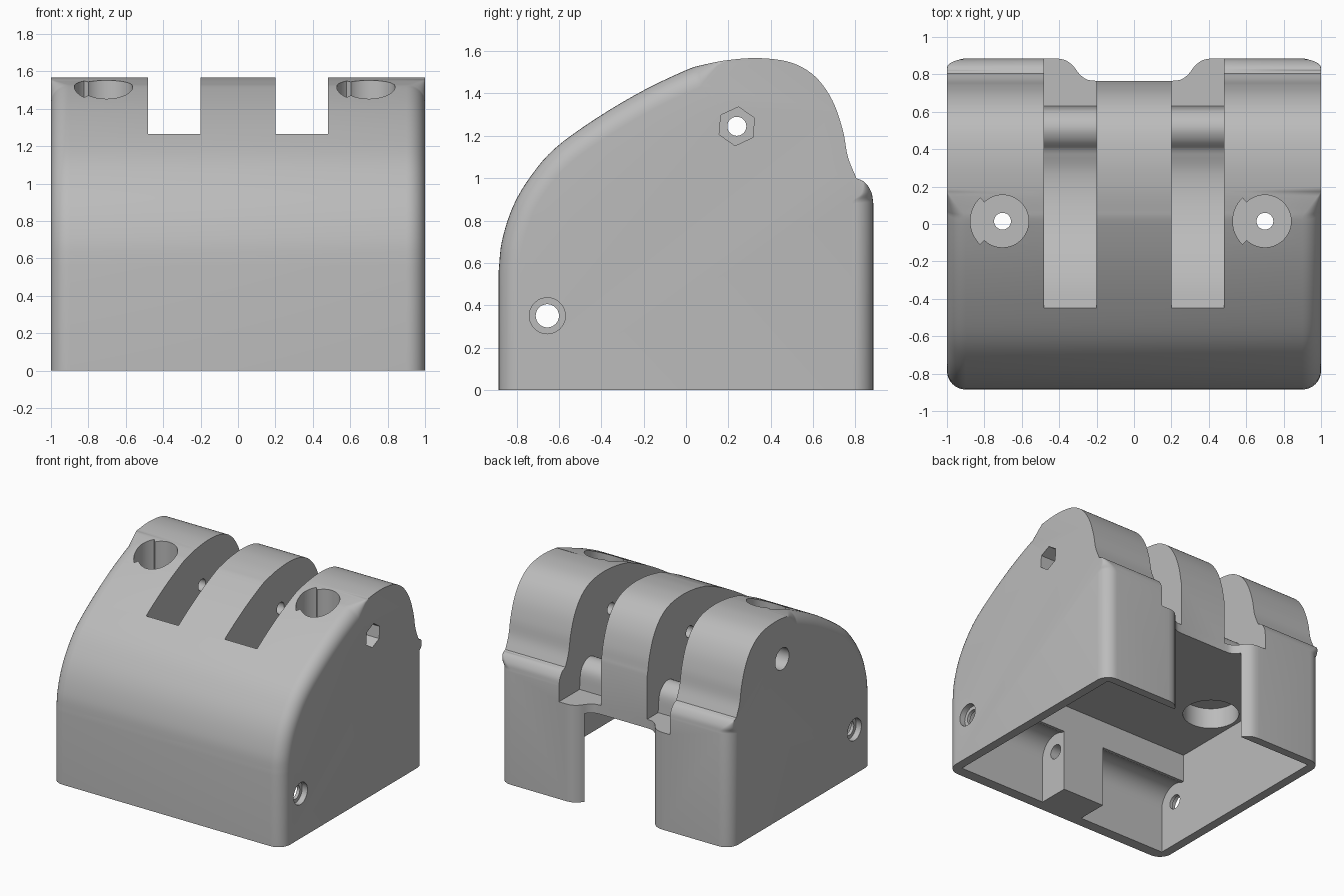
import bpy, bmesh
from math import sin, cos, pi, radians
from mathutils import Vector

default = bpy.data.objects.get("Cube")
if default:
    bpy.data.objects.remove(default, do_unlink=True)

grey = bpy.data.materials.new("light grey")
grey.use_nodes = True
grey.diffuse_color = (0.5, 0.5, 0.5, 1)
grey.node_tree.nodes["Principled BSDF"].inputs["Base Color"].default_value = (0.5, 0.5, 0.5, 1)


def spline(pts, steps=5):
    """Smooth curve through the given points."""
    p = [Vector(q) for q in pts]
    p = [2 * p[0] - p[1]] + p + [2 * p[-1] - p[-2]]
    out = []
    for i in range(1, len(p) - 2):
        a, b, c, d = p[i - 1:i + 3]
        for k in range(steps):
            t = k / steps
            out.append(0.5 * (2 * b + (c - a) * t + (2 * a - 5 * b + 4 * c - d) * t * t
                              + (3 * b - a - 3 * c + d) * t ** 3))
    return out + [p[-2]]


def arc(cx, cy, r, start=0, end=360, n=48):
    count = n if end - start == 360 else n + 1
    return [(cx + r * cos(radians(start + (end - start) * i / n)),
             cy + r * sin(radians(start + (end - start) * i / n))) for i in range(count)]


def make_object(name, bm):
    bmesh.ops.recalc_face_normals(bm, faces=bm.faces)
    mesh = bpy.data.meshes.new(name)
    bm.to_mesh(mesh)
    bm.free()
    mesh.materials.append(grey)
    obj = bpy.data.objects.new(name, mesh)
    bpy.context.collection.objects.link(obj)
    return obj


def loft(name, rings):
    bm = bmesh.new()
    loops = [[bm.verts.new(v) for v in ring] for ring in rings]
    for a, b in zip(loops, loops[1:]):
        for i in range(len(a)):
            bm.faces.new((a[i - 1], a[i], b[i], b[i - 1]))
    bm.faces.new(loops[0])
    bm.faces.new(loops[-1])
    bmesh.ops.remove_doubles(bm, verts=bm.verts, dist=1e-5)
    return make_object(name, bm)


def cut(pts, axis, lo, hi):
    """Remove a prism, extruded along the axis, from the body."""
    place = (lambda p, h: (h, p[0], p[1])) if axis == "X" else (lambda p, h: (p[0], p[1], h))
    tool = loft("cutter", [[place(p, h) for p in pts] for h in (lo, hi)])
    mod = body.modifiers.new("cut", "BOOLEAN")
    mod.operation, mod.solver, mod.object = "DIFFERENCE", "EXACT", tool
    bpy.context.view_layer.objects.active = body
    bpy.ops.object.modifier_apply(modifier=mod.name)
    bpy.data.objects.remove(tool, do_unlink=True)


# Body: side profile lofted across the width, with tapering rounded edges
hood = spline([(-.885, .56), (-.87, .7), (-.82, .86), (-.74, 1.0), (-.62, 1.14), (-.42, 1.285),
               (-.2, 1.415), (0, 1.51), (.08, 1.535), (.2, 1.558), (.35, 1.567), (.5, 1.545),
               (.61, 1.48), (.69, 1.37), (.74, 1.23), (.765, 1.1), (.805, 1.0)])
lip = spline([(.805, 1.0), (.845, .98), (.875, .935), (.885, .88)])
outline = [Vector((-.885, 0))] + hood + lip[1:] + [Vector((.885, 0))]


def inward(i):
    if i in (0, len(outline) - 1):
        return Vector((1 if i == 0 else -1, 0))
    d = (outline[i + 1] - outline[i - 1]).normalized()
    return Vector((d.y, -d.x))


def edge_radius(p):
    fade = (0.17 - p.x) / 0.13 if p.x < 0.5 else (0.99 - p.y) / 0.09
    if p.x > 0.5 and p.y > 0.99:
        fade = 0
    return 0.1 * max(0, min(1, fade))


rings = []
for side in (-1, 1):
    for k in range(9):
        t = pi / 2 * (k if side < 0 else 8 - k) / 8
        ring = []
        for i, p in enumerate(outline):
            r = edge_radius(p)
            q = p + inward(i) * r * (1 - sin(t))
            ring.append((side * (1 - r * (1 - cos(t))), q.x, q.y))
        rings.append(ring)
body = loft("housing", rings)

# Recess in the middle of the back
half = spline([(.2, .765), (.25, .772), (.29, .8), (.33, .85), (.38, .88), (.47, .888)])
recess = [(-p.x, p.y) for p in reversed(half)] + [tuple(p) for p in half] + [(.47, 1.1), (-.47, 1.1)]
cut(recess, "Z", -.1, 1.7)

# Hollow underside
cut([(-.93, -.56), (.93, -.56), (.93, .82), (-.93, .82)], "Z", -.1, .69)
channel = [(-.5, -.1), (-.8, -.1)] + arc(-.655, .35, .145, 60, 180, 16)[::-1] + [(-.5, .476)]
for side in (-1, 1):
    cut(channel, "X", *sorted((side * .18, side * .93)))

# Two slots with a curved floor, a raised round bar and a rear ledge
floor = spline([(-.45, 1.265), (-.3, 1.09), (-.1, .94), (.1, .87), (.27, .86), (.4, .9)])
bar = spline([(.4, .9), (.45, .95), (.51, .97), (.57, .95), (.615, .89), (.63, .76)])
slot = [tuple(p) for p in floor + bar[1:]] + [(1.1, .76), (1.1, 1.8), (-.45, 1.8)]
for side in (-1, 1):
    cut(slot, "X", *sorted((side * .2, side * .48)))

# Vertical screw wells with a side notch, and bores from below
for x in (-.703, .7):
    cut(arc(x, .015, .14), "Z", 1.15, 1.8)
    cut([(x, .015)] + arc(x, .015, .172, 134, 226, 16), "Z", 1.15, 1.8)
    cut(arc(x, .015, .045, n=32), "Z", .3, 1.8)
    cut(arc(x, .015, .2), "Z", .5, .85)

# Pivot pin hole: hexagonal pocket on one end, round on the other
cut(arc(.24, 1.245, .045, n=32), "X", -1.2, 1.2)
cut(arc(.24, 1.245, .092, 25, 385, 6), "X", .85, 1.2)
cut(arc(.24, 1.245, .085), "X", -1.2, -.85)

# Lower rod hole with shallow round pockets
cut(arc(-.655, .35, .055, n=32), "X", -1.2, 1.2)
for side in (-1, 1):
    cut(arc(-.655, .35, .085), "X", *sorted((side * .955, side * 1.2)))

bpy.ops.object.select_all(action="DESELECT")
body.select_set(True)
bpy.context.view_layer.objects.active = body
bpy.ops.object.shade_smooth_by_angle(angle=radians(30))
